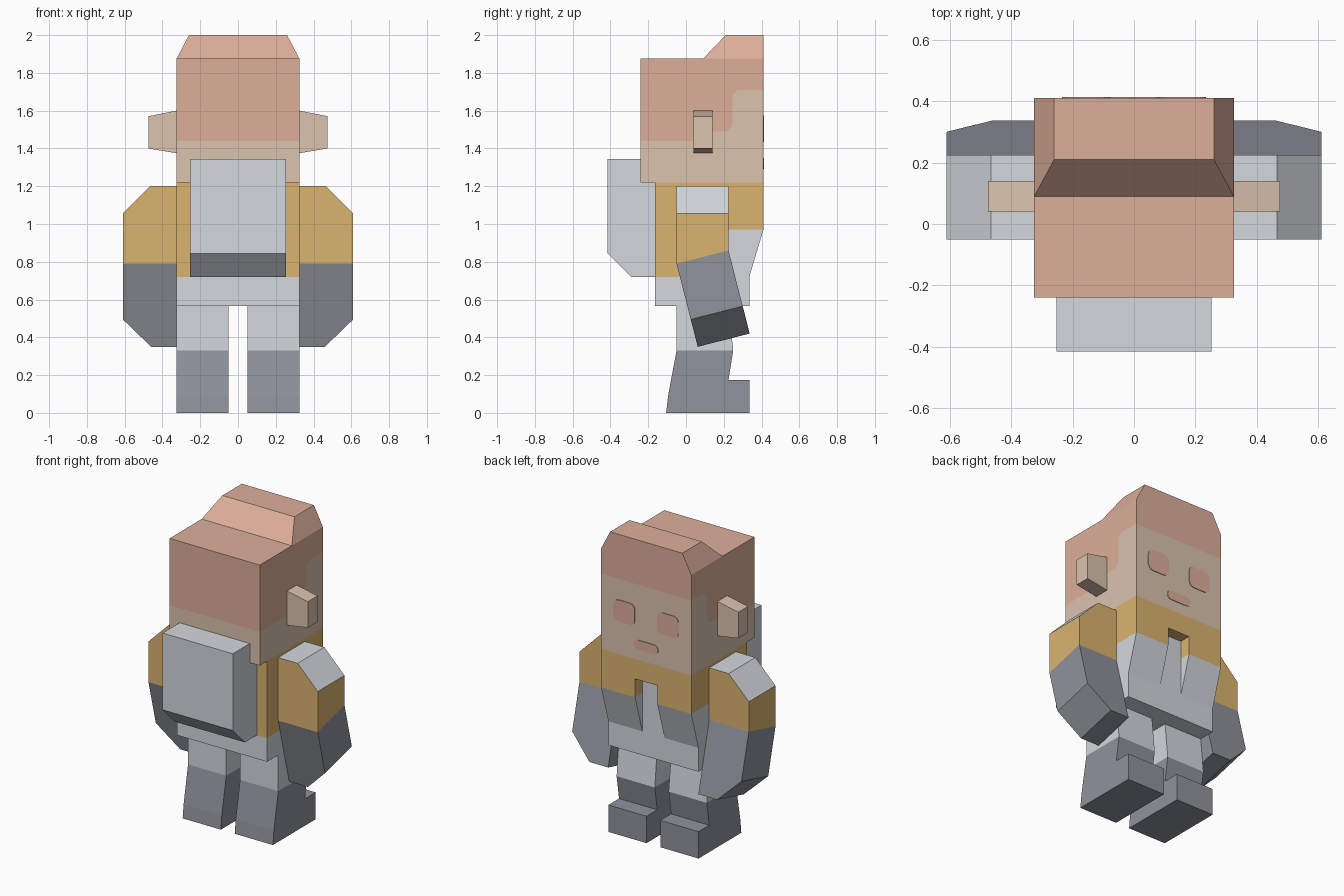
import bpy, bmesh, math
from mathutils import Vector

if "Cube" in bpy.data.objects:
    bpy.data.objects.remove(bpy.data.objects["Cube"])


def material(name, rgb):
    m = bpy.data.materials.new(name)
    lin = [((c / 255 + 0.055) / 1.055) ** 2.4 for c in rgb]
    m.diffuse_color = (*lin, 1)
    m.use_nodes = True
    m.node_tree.nodes["Principled BSDF"].inputs["Base Color"].default_value = m.diffuse_color
    return m


HAIR = material("hair salmon", (221, 175, 154))
SKIN = material("skin beige", (219, 195, 175))
YELLOW = material("jacket yellow", (219, 180, 112))
LIGHT = material("light grey", (211, 216, 222))
DARK = material("dark grey", (144, 147, 156))


def finish(name, bm, mats, rule=None, cuts=(), mirror=False):
    """Cut the mesh by planes, colour faces by rule(centre, normal), make the object."""
    for co, no in cuts:
        bmesh.ops.bisect_plane(bm, geom=bm.verts[:] + bm.edges[:] + bm.faces[:],
                               plane_co=co, plane_no=no)
    bmesh.ops.recalc_face_normals(bm, faces=bm.faces)
    bm.normal_update()
    if rule:
        for f in bm.faces:
            f.material_index = int(rule(f.calc_center_median(), f.normal))
    me = bpy.data.meshes.new(name)
    bm.to_mesh(me)
    bm.free()
    for m in mats:
        me.materials.append(m)
    ob = bpy.data.objects.new(name, me)
    bpy.context.collection.objects.link(ob)
    if mirror:
        mod = ob.modifiers.new("mirror", 'MIRROR')
        mod.use_mirror_merge = False
    return ob


def prism(profile, axis, a, b, tweak=None):
    """Extrude a 2D profile (yz for axis x, xz for axis y) from a to b."""
    bm = bmesh.new()
    put = (lambda p, t: (t, p[0], p[1])) if axis == 'x' else (lambda p, t: (p[0], t, p[1]))
    rings = [[bm.verts.new(put(p, t)) for p in profile] for t in (a, b)]
    n = len(profile)
    for r in rings:
        bm.faces.new(r)
    for i in range(n):
        j = (i + 1) % n
        bm.faces.new((rings[0][i], rings[0][j], rings[1][j], rings[1][i]))
    if tweak:
        for v in bm.verts:
            v.co = Vector(tweak(*v.co))
    return bm


def rect(u0, u1, v0, v1):
    return [(u0, v0), (u1, v0), (u1, v1), (u0, v1)]


def rounded(cx, cz, w, h, r, seg=3):
    pts = []
    for k, (sx, sz) in enumerate(((1, 1), (-1, 1), (-1, -1), (1, -1))):
        for i in range(seg + 1):
            a = math.pi / 2 * (k + i / seg)
            pts.append((cx + sx * (w / 2 - r) + r * math.cos(a),
                        cz + sz * (h / 2 - r) + r * math.sin(a)))
    return pts


# Head, with the hairline cut into the sides
def is_hair(c, n):
    y, z = c.y, c.z
    if z > 1.71 or (y < 0.09 and z > 1.44):
        return True
    return z > 1.49 and ((y < 0.245 and y - z < -1.275) or y - z < -1.435)


head_cuts = [((0, 0, z), (0, 0, 1)) for z in (1.44, 1.49, 1.71)]
head_cuts += [((0, y, 0), (0, 1, 0)) for y in (0.09, 0.245)]
head_cuts += [((0, 0.245, z), (0, 1, -1)) for z in (1.52, 1.68)]
finish("head", prism(rect(-0.24, 0.41, 1.22, 1.875), 'x', -0.325, 0.325),
       [SKIN, HAIR], is_hair, head_cuts)

# Raised hair on top, narrowing upward
finish("hair_tuft", prism([(0.09, 1.875), (0.41, 1.875), (0.41, 2.0), (0.21, 2.0)],
                          'x', -0.325, 0.325,
                          lambda x, y, z: (x * (0.8 if z > 1.9 else 1), y, z)), [HAIR])

# Ears, tapering outward
finish("ear", prism([(0.325, 1.375), (0.475, 1.40), (0.475, 1.57), (0.325, 1.60)],
                    'y', 0.04, 0.14), [SKIN], mirror=True)

# Face details as thin plates
finish("eye", prism(rounded(0.157, 1.505, 0.155, 0.14, 0.035), 'y', 0.405, 0.414),
       [HAIR], mirror=True)
finish("mouth", prism(rounded(0, 1.32, 0.175, 0.06, 0.028), 'y', 0.405, 0.414), [HAIR])


# Torso core, jacket colour on the back and sides
def is_jacket(c, n):
    if n.y > 0.5 or n.z < -0.5:
        return False
    return c.z > 0.97 or (c.z > 0.72 and c.y < 0.1)


finish("torso", prism(rect(-0.165, 0.335, 0.565, 1.22), 'x', -0.325, 0.325),
       [LIGHT, YELLOW], is_jacket,
       [((0, 0, 0.72), (0, 0, 1)), ((0, 0, 0.97), (0, 0, 1)), ((0, 0.1, 0), (0, 1, 0))])

# Jacket front: chest band and two flaps with an open slot between
finish("jacket_chest", prism(rect(0.335, 0.41, 1.09, 1.22), 'x', -0.325, 0.325), [YELLOW])
finish("jacket_flap", prism([(0.335, 1.09), (0.41, 1.09), (0.41, 0.97), (0.335, 0.72)],
                            'x', 0.08, 0.325),
       [LIGHT, YELLOW], lambda c, n: c.z > 0.97, [((0, 0, 0.97), (0, 0, 1))], mirror=True)

# Backpack with a sloped lower edge
finish("backpack", prism([(-0.165, 0.72), (-0.29, 0.72), (-0.415, 0.845),
                          (-0.415, 1.345), (-0.165, 1.345)], 'x', -0.253, 0.253), [LIGHT])

# Upper arms with pale shoulder tops
finish("upper_arm", prism([(0.325, 0.79), (0.61, 0.79), (0.61, 1.055),
                           (0.465, 1.2), (0.325, 1.2)], 'y', -0.05, 0.225,
                          lambda x, y, z: (x, y, z + 0.07 if z < 0.8 and y > 0 else z)),
       [YELLOW, LIGHT], lambda c, n: n.z > 0.3, mirror=True)

# Forearms, tilted forward
finish("forearm", prism([(0.325, 0.79), (0.61, 0.79), (0.61, 0.495),
                         (0.46, 0.35), (0.325, 0.35)], 'y', -0.05, 0.225,
                        lambda x, y, z: (x, y + (0.79 - z) * 0.255,
                                         z + (0.07 if y > 0 else 0))),
       [DARK], mirror=True)

# Legs and boots
finish("leg", prism([(-0.05, 0.33), (0.25, 0.33), (0.225, 0.565), (-0.05, 0.565)],
                    'x', 0.05, 0.325), [LIGHT], mirror=True)
finish("boot", prism([(-0.05, 0.33), (-0.095, 0.09), (-0.105, 0), (0.335, 0),
                      (0.335, 0.175), (0.225, 0.175), (0.25, 0.33)],
                     'x', 0.05, 0.325), [DARK], mirror=True)
